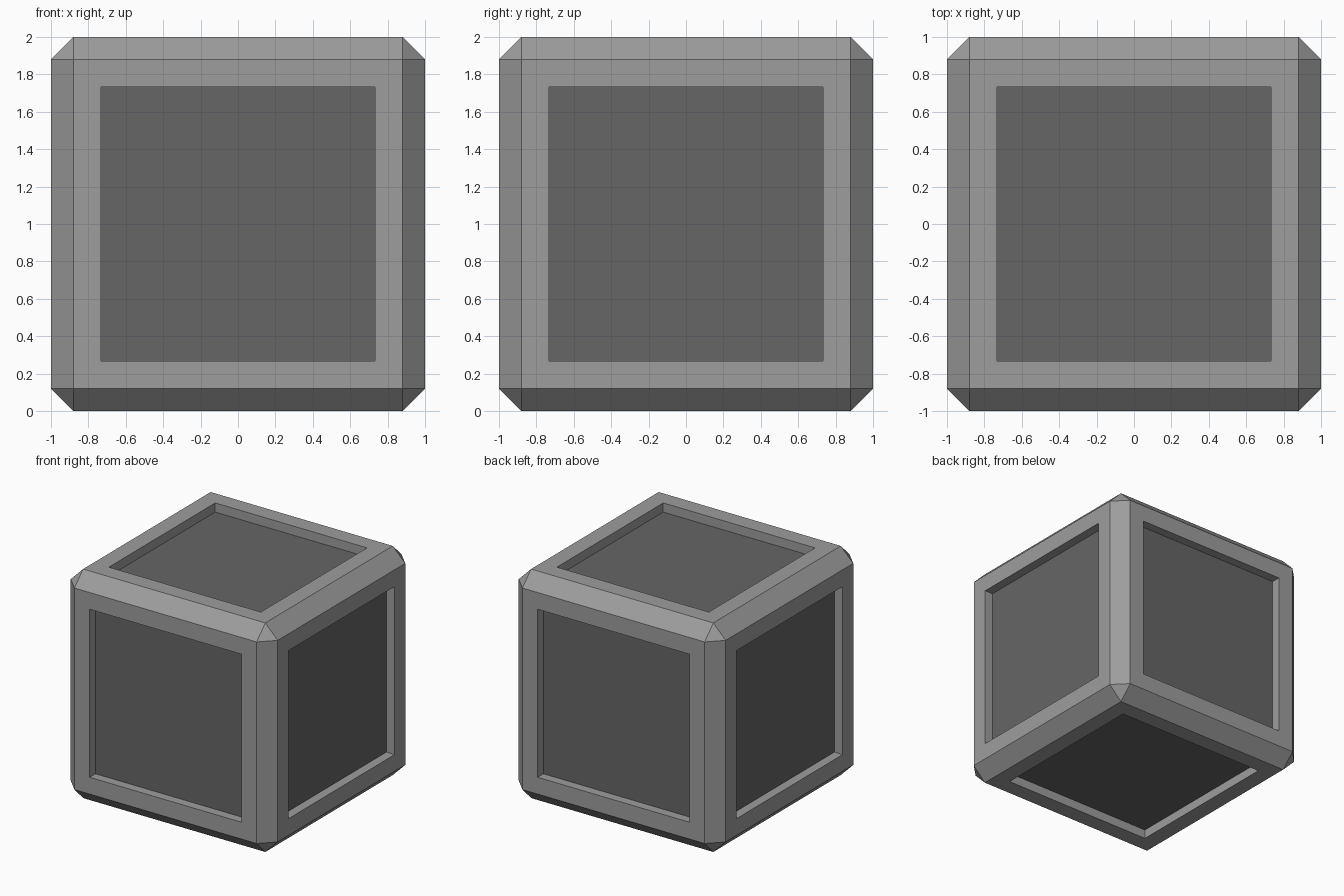
import bpy
import bmesh
from mathutils import Matrix

if "Cube" in bpy.data.objects:
    bpy.data.objects.remove(bpy.data.objects["Cube"])

HALF, CHAMFER, OPENING, DEPTH = 1.0, 0.12, 0.673, 0.08


def flat_material(name, value):
    mat = bpy.data.materials.new(name)
    mat.diffuse_color = (value, value, value, 1)
    mat.use_nodes = True
    mat.node_tree.nodes["Principled BSDF"].inputs["Base Color"].default_value = mat.diffuse_color
    return mat


bm = bmesh.new()
bmesh.ops.create_cube(bm, size=2 * HALF)

# Chamfered edges and clipped corners
bmesh.ops.bevel(bm, geom=bm.edges[:], offset=CHAMFER, offset_type='OFFSET',
                segments=1, profile=0.5, affect='EDGES')

# Square recess in each of the six sides
sides = [f for f in bm.faces if f.calc_area() > 1]
bmesh.ops.inset_individual(bm, faces=sides, thickness=HALF - CHAMFER - OPENING)
floors = bmesh.ops.extrude_discrete_faces(bm, faces=sides)["faces"]
bm.normal_update()
for f in floors:
    bmesh.ops.translate(bm, verts=f.verts[:], vec=-f.normal * DEPTH)
bmesh.ops.recalc_face_normals(bm, faces=bm.faces[:])

# Recess floors and walls are darker than the frame
for f in bm.faces:
    a = sorted(abs(c) for c in f.calc_center_median())
    f.material_index = 1 if a[2] < HALF - 0.01 and a[1] < OPENING + 0.01 else 0
    f.smooth = False

# Stand the crate on the ground
bmesh.ops.transform(bm, matrix=Matrix.Translation((0, 0, HALF)), verts=bm.verts[:])

mesh = bpy.data.meshes.new("crate")
bm.to_mesh(mesh)
bm.free()
mesh.materials.append(flat_material("frame grey", 0.337))
mesh.materials.append(flat_material("panel dark grey", 0.133))
bpy.context.collection.objects.link(bpy.data.objects.new("crate", mesh))
